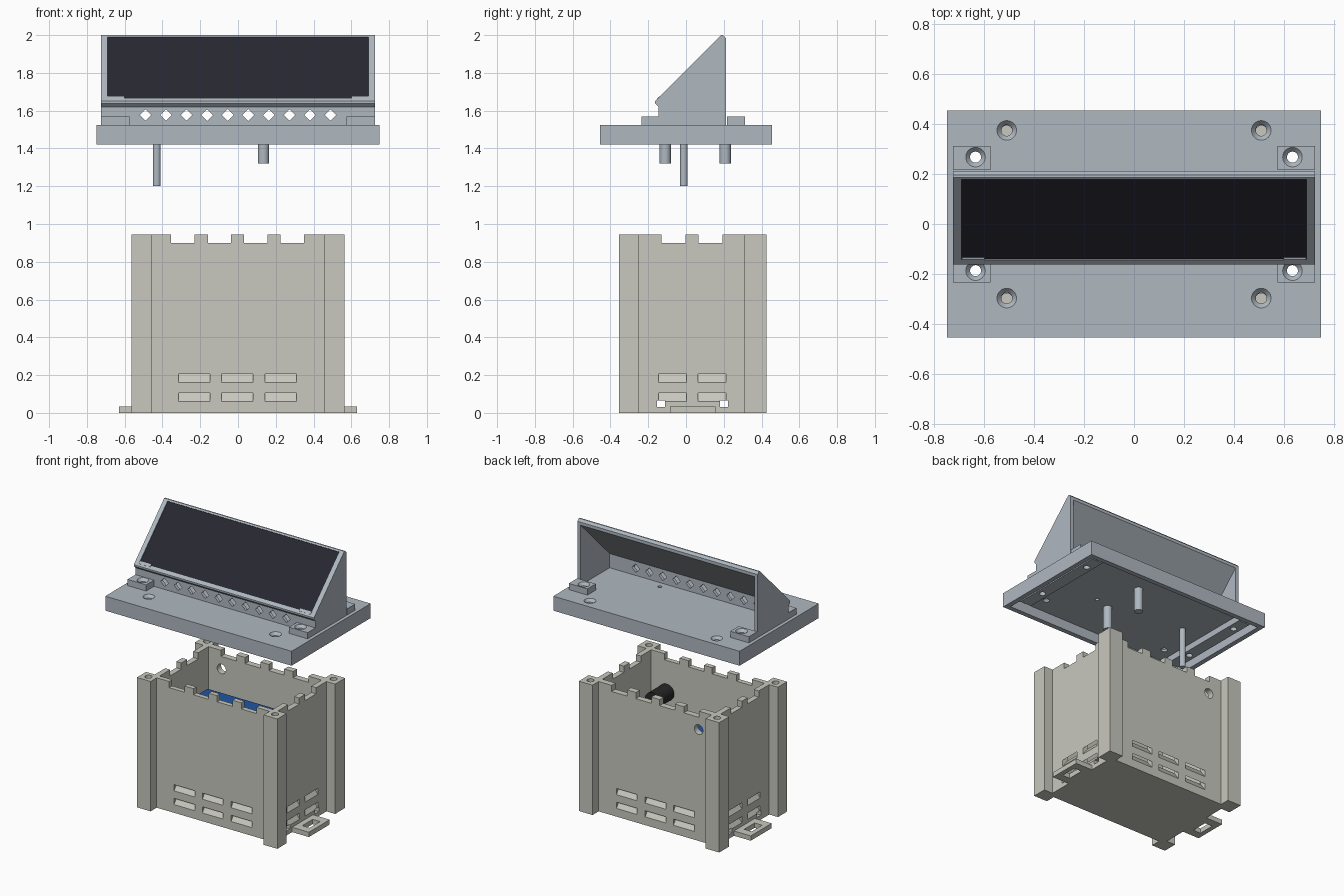
import bpy, bmesh, math
from mathutils import Matrix

if "Cube" in bpy.data.objects:
    bpy.data.objects.remove(bpy.data.objects["Cube"])


def material(name, rgb):
    m = bpy.data.materials.new(name)
    m.diffuse_color = (*rgb, 1)
    m.use_nodes = True
    m.node_tree.nodes["Principled BSDF"].inputs["Base Color"].default_value = m.diffuse_color
    return m


LID = material("lid_grey", (.43, .48, .53))
BOX = material("box_beige", (.58, .58, .52))
SCREEN = material("screen_dark", (.02, .02, .03))
BLUE = material("board_blue", (.015, .09, .35))
BLACK = material("black", (.02, .02, .02))


def prism(pts, axis, a, b):
    """2D outline extruded along an axis; outline is in the other two axes, in order."""
    def at(p, t):
        c = list(p)
        c.insert("xyz".index(axis), t)
        return c

    def add(bm):
        lo = [bm.verts.new(at(p, a)) for p in pts]
        hi = [bm.verts.new(at(p, b)) for p in pts]
        n = len(pts)
        bm.faces.new(lo)
        bm.faces.new(hi[::-1])
        for i in range(n):
            j = (i + 1) % n
            bm.faces.new((lo[i], hi[i], hi[j], lo[j]))
    return add


def box(x0, x1, y0, y1, z0, z1):
    return prism([(x0, y0), (x1, y0), (x1, y1), (x0, y1)], "z", z0, z1)


def cyl(x, y, z, r, depth, axis="z", r2=None):
    """Cylinder or cone centred on x, y, z."""
    def add(bm):
        rot = Matrix.Rotation(math.pi / 2, 4, "X") if axis == "y" else Matrix()
        bmesh.ops.create_cone(bm, cap_ends=True, segments=32, radius1=r,
                              radius2=r if r2 is None else r2, depth=depth,
                              matrix=Matrix.Translation((x, y, z)) @ rot)
    return add


def build(name, shapes, mat=None):
    bm = bmesh.new()
    for s in shapes:
        s(bm)
    bmesh.ops.recalc_face_normals(bm, faces=bm.faces)
    me = bpy.data.meshes.new(name)
    bm.to_mesh(me)
    bm.free()
    ob = bpy.data.objects.new(name, me)
    bpy.context.collection.objects.link(ob)
    if mat:
        me.materials.append(mat)
    return ob


def boolean(ob, shapes, op="DIFFERENCE"):
    tool = build("cutter", shapes, ob.data.materials[0])
    tool.hide_render = True
    mod = ob.modifiers.new("bool", "BOOLEAN")
    mod.object, mod.operation, mod.solver = tool, op, "EXACT"
    bpy.context.view_layer.objects.active = ob
    bpy.ops.object.modifier_apply(modifier=mod.name)
    bpy.data.objects.remove(tool)


def smooth(ob):
    bpy.ops.object.select_all(action="DESELECT")
    ob.select_set(True)
    bpy.context.view_layer.objects.active = ob
    bpy.ops.object.shade_smooth_by_angle(angle=math.radians(30))


# Lower box: one outline with projecting corner posts, hollowed out
X0, X1, X2 = .455, .495, .565
YF, YB, P = -.355, .425, .07
quarter = [(X2, YB - .115), (X2, YB), (X0, YB), (X0, YB - P), (-X0, YB - P), (-X0, YB), (-X2, YB),
           (-X2, YB - .115), (-X1, YB - .115), (-X1, YF + .105), (-X2, YF + .105), (-X2, YF), (-X0, YF),
           (-X0, YF + P), (X0, YF + P), (X0, YF), (X2, YF), (X2, YF + .105), (X1, YF + .105), (X1, YB - .115)]
body = build("box_body", [prism(quarter, "z", 0, .945)], BOX)
boolean(body, [box(-.455, .455, -.25, .31, .03, 1.2)])

# Crenellated rim
boolean(body, [box(x, x + .124, -.8, .8, .9, 1.1) for x in (-.355, -.16, .031, .226)])
boolean(body, [box(-.8, .8, y, y + .127, .9, 1.1) for y in (-.13, .065)])


# Louvred vents that rise towards the inside
def louvre(outer, inner, z):
    d = .015 if outer > inner else -.015
    o, i = outer + d, inner - d
    k = 1.35
    rise = lambda t: z + abs(t - outer) * k * (-1 if (t - outer) * d > 0 else 1)
    return [(o, rise(o)), (i, rise(i)), (i, rise(i) + .045), (o, rise(o) + .045)]


for z in (.06, .16):
    boolean(body, [prism(louvre(o, i, z), "x", x, x + .167)
                   for o, i in ((-.285, -.25), (.355, .31)) for x in (-.315, -.087, .144)])
    boolean(body, [prism(louvre(s * .495, s * .455, z), "y", y, y + .147)
                   for s in (-1, 1) for y in (-.145, .064)])

# Small side openings, cable hole and screw holes in the posts
boolean(body, [box(-.8, .8, y, y + .042, .032, .065) for y in (-.153, .18)])
boolean(body, [cyl(-.35, .33, .81, .035, .2, "y")]
        + [cyl(s * .51, y, .9, .024, .3) for s in (-1, 1) for y in (-.302, .37)])
smooth(body)

# Mounting tabs with a rectangular opening
for s, n in ((-1, "left"), (1, "right")):
    tab = build("mounting_tab_" + n,
                [box(min(s * .48, s * .63), max(s * .48, s * .63), -.085, .155, 0, .035)], BOX)
    boolean(tab, [box(min(s * .535, s * .595), max(s * .535, s * .595), -.025, .095, -.1, .1)])

# Parts inside the box
build("circuit_board", [box(-.42, .14, -.04, .25, .62, .67)], BLUE)
smooth(build("buzzer", [cyl(.33, -.17, .67, .06, .17, "y")], BLACK))

# Lid plate with recessed underside, screw pads and rails
lid = build("lid_plate", [box(-.75, .75, -.455, .455, 1.42, 1.525)], LID)
boolean(lid, [box(-.715, .715, -.42, .42, 1.3, 1.49)])
extras = []
for x in (-.65, .65):
    extras += [box(x - .075, x + .075, .216, .312, 1.51, 1.57),
               box(x - .075, x + .075, -.235, -.13, 1.51, 1.57)]
boolean(lid, extras, "UNION")
boolean(lid, [box(x - .045, x + .045, -.36, .38, 1.445, 1.505) for x in (-.635, .635)], "UNION")
spots = [(s * .51, y, 1.525) for s in (-1, 1) for y in (.375, -.297)]
spots += [(s * .635, y, 1.57) for s in (-1, 1) for y in (.268, -.187)]
boolean(lid, [cyl(x, y, 1.5, .022, .4) for x, y, z in spots] + [cyl(.26, -.07, 1.5, .014, .4)])
boolean(lid, [cyl(x, y, z - .01, .02, .024, r2=.041) for x, y, z in spots])
smooth(lid)

# Pegs below the lid
for i, (x, y, r, z) in enumerate([(.135, -.11, .03, 1.32), (.135, .208, .03, 1.32), (-.43, -.012, .021, 1.2)]):
    smooth(build(f"peg_{i + 1}", [cyl(x, y, (z + 1.5) / 2, r, 1.5 - z)], LID))

# Sloped display housing, open at the back
housing = build("display_housing", [prism(
    [(-.145, 1.515), (-.145, 1.62), (-.163, 1.638), (-.163, 1.65), (.187, 2.0), (.196, 2.0),
     (.212, 1.984), (.212, 1.515)], "x", -.725, .725)], LID)
boolean(housing, [prism([(-.122, 1.4), (-.122, 1.628), (.3, 2.05), (.3, 1.4)], "x", -.7, .7)])


def slope(y0, y1, d0, d1):
    """Strip on the sloped face between depths d0 and d1 (y read from above)."""
    f = lambda y, d: (y + d * .707, y + 1.813 - d * .707)
    return [f(y0, d0), f(y1, d0), f(y1, d1), f(y0, d1)]


boolean(housing, [prism(slope(-.145, .178, -.05, .02), "x", -.692, .692)])
boolean(housing, [prism([(x - .031, 1.577), (x, 1.546), (x + .031, 1.577), (x, 1.608)], "y", -.25, -.09)
                  for x in [(-.49 + i * .98 / 9) for i in range(10)]])

# Screen and its lower retaining clips
build("screen", [prism(slope(-.145, .178, .006, .021), "x", -.692, .692)], SCREEN)
for s, n in ((-1, "left"), (1, "right")):
    build("screen_clip_" + n, [prism(slope(-.152, -.138, -.002, .008), "x", s * .6, s * .69)], LID)
